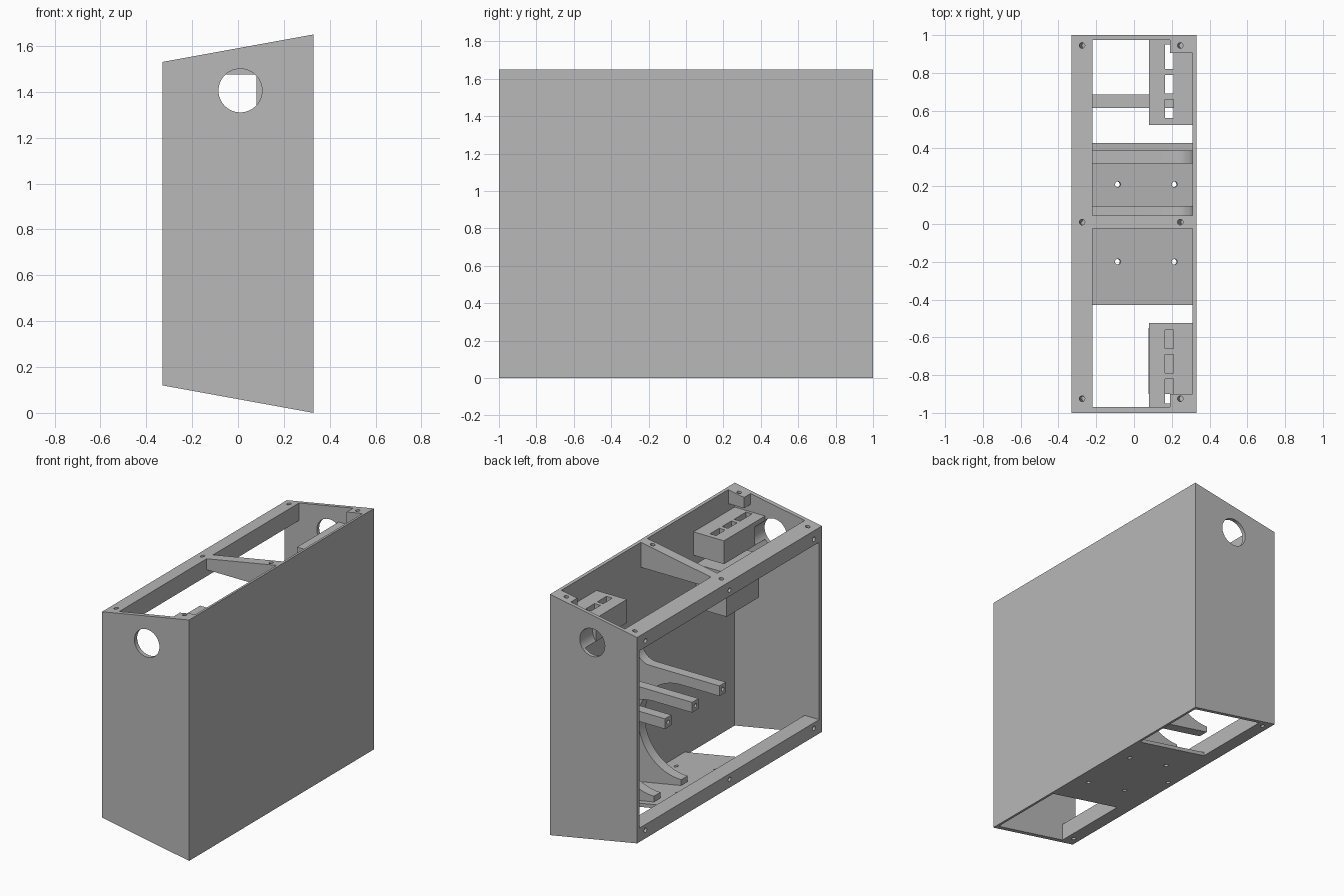
import bpy, bmesh, math
from mathutils import Matrix

if "Cube" in bpy.data.objects:
    bpy.data.objects.remove(bpy.data.objects["Cube"])

grey = bpy.data.materials.new("plain grey")
grey.diffuse_color = (0.48, 0.48, 0.48, 1)
grey.use_nodes = True
grey.node_tree.nodes["Principled BSDF"].inputs["Base Color"].default_value = grey.diffuse_color
TILT = math.atan2(0.12, 0.66)          # slope of top and floor


def top_z(x):
    return 1.59 + x * 0.12 / 0.66


def floor_z(x):
    return 0.06 - x * 0.12 / 0.66


def finish(bm, name):
    bmesh.ops.recalc_face_normals(bm, faces=bm.faces)
    me = bpy.data.meshes.new(name)
    bm.to_mesh(me)
    bm.free()
    me.materials.append(grey)
    ob = bpy.data.objects.new(name, me)
    bpy.context.collection.objects.link(ob)
    return ob


def prism(name, pts, y0, y1):
    """Extrude an x-z profile along y."""
    bm = bmesh.new()
    face = bm.faces.new([bm.verts.new((x, y0, z)) for x, z in pts])
    new = bmesh.ops.extrude_face_region(bm, geom=[face])["geom"]
    bmesh.ops.translate(bm, vec=(0, y1 - y0, 0),
                        verts=[v for v in new if isinstance(v, bmesh.types.BMVert)])
    return finish(bm, name)


def box(name, x0, x1, y0, y1, z0, z1):
    return prism(name, [(x0, z0), (x1, z0), (x1, z1), (x0, z1)], y0, y1)


def rod(loc, r, depth, axis, angle, sides=16):
    bm = bmesh.new()
    bmesh.ops.create_cone(bm, cap_ends=True, segments=sides, radius1=r, radius2=r, depth=depth,
                          matrix=Matrix.Translation(loc) @ Matrix.Rotation(angle, 4, axis))
    return finish(bm, "cutter")


def cut(ob, *cutters):
    for c in cutters:
        c.hide_render = True
        m = ob.modifiers.new("cut", "BOOLEAN")
        m.operation, m.solver, m.object = "DIFFERENCE", "EXACT", c
        bpy.context.view_layer.objects.active = ob
        bpy.ops.object.modifier_apply(modifier=m.name)
        bpy.data.objects.remove(c)


def smooth(ob):
    bpy.ops.object.select_all(action="DESELECT")
    ob.select_set(True)
    bpy.context.view_layer.objects.active = ob
    bpy.ops.object.shade_smooth_by_angle(angle=math.radians(30))


# casing: slanted outer block, hollowed out and open on the left
casing = prism("casing", [(-0.33, 0.12), (0.33, 0), (0.33, 1.65), (-0.33, 1.53)], -1, 1)
T = 0.025
cut(casing,
    prism("cutter", [(-0.22, floor_z(-0.22) + T), (0.31, floor_z(0.31) + T),
                     (0.31, 1.475), (-0.22, 1.475)], -0.97, 0.975),
    box("cutter", -0.4, -0.2, -0.97, 0.975, 0.215, 1.43),
    box("cutter", -0.22, 0.31, 0.045, 0.975, 1.4, 1.8),
    box("cutter", -0.22, 0.31, -0.97, -0.025, 1.4, 1.8),
    box("cutter", -0.22, 0.31, 0.43, 0.975, -0.1, 0.4),
    box("cutter", -0.22, 0.31, -0.97, -0.43, -0.1, 0.4))

# round hand holes in both end walls
for s in (-1, 1):
    cut(casing, rod((0.01, s, 1.405), 0.095, 0.2, "X", math.pi / 2, 48))

# screw holes in rails, crossbar and floor
for y in (-0.925, 0.01, 0.945):
    cut(casing,
        rod((-0.275, y, top_z(-0.275)), 0.015, 0.16, "Y", -TILT),
        rod((-0.275, y, floor_z(-0.275)), 0.015, 0.16, "Y", TILT))
for y in (-0.913, 0.0, 0.91):
    for z in (0.177, 1.473):
        cut(casing, rod((-0.33, y, z), 0.015, 0.12, "Y", math.pi / 2))
cut(casing, rod((0.245, 0.01, top_z(0.245)), 0.015, 0.2, "Y", -TILT))
for x in (-0.09, 0.21):
    for y in (-0.2, 0.21):
        cut(casing, rod((x, y, floor_z(x)), 0.015, 0.2, "Y", TILT))
smooth(casing)

# corner blocks and slotted boxes at both ends
for s, end, name in ((1, 0.975, "back"), (-1, 0.97, "front")):
    y0, y1 = sorted((s * (end - 0.07), s * end))
    block = prism(name + "_corner_block", [(0.19, 1.55), (0.31, 1.55), (0.31, top_z(0.31)),
                                           (0.19, top_z(0.19))], y0, y1)
    cut(block, rod((0.245, s * 0.935 + 0.01, top_z(0.245)), 0.015, 0.1, "Y", -TILT))

    y0, y1 = sorted((s * 0.525, s * end))
    holder = box(name + "_slotted_box", 0.08, 0.31, y0, y1, 1.34, 1.5)
    for a, b in ((0.56, 0.66), (0.69, 0.79), (0.82, 0.95)):
        lo, hi = sorted((s * a, s * b))
        cut(holder, box("cutter", 0.165, 0.21, lo, hi, 1.2, 1.7))
    cut(holder, rod((0.01, s * 0.96, 1.405), 0.095, 0.2, "X", math.pi / 2, 48))
    smooth(holder)

# solid box under the front slotted box
box("front_lower_box", 0.078, 0.31, -0.9, -0.55, 0.97, 1.27)

# cradles: peg on top, C-shaped curve running down the wall to the floor
R, CX, CZ = 0.325, -0.03, 0.455
curve = [(CX + R * math.cos(a), CZ + R * math.sin(a))
         for a in (math.radians(90 - 180 * i / 32) for i in range(33))]
fillet = [(0.21 + 0.1 * math.sin(a), 0.95 - 0.1 * math.cos(a))
          for a in (math.pi / 2 * (1 - i / 8) for i in range(9))]
profile = ([(-0.32, 0.78)] + curve + [(CX, floor_z(CX) + T), (0.31, floor_z(0.31) + T)]
           + fillet + [(-0.32, 0.85)])
for i, y in enumerate((0.06, 0.355, 0.65)):
    cradle = prism("cradle_%d" % (i + 1), profile, y - 0.035, y + 0.035)
    cut(cradle, rod((-0.32, y, 0.815), 0.013, 0.16, "Y", math.pi / 2))
    smooth(cradle)
